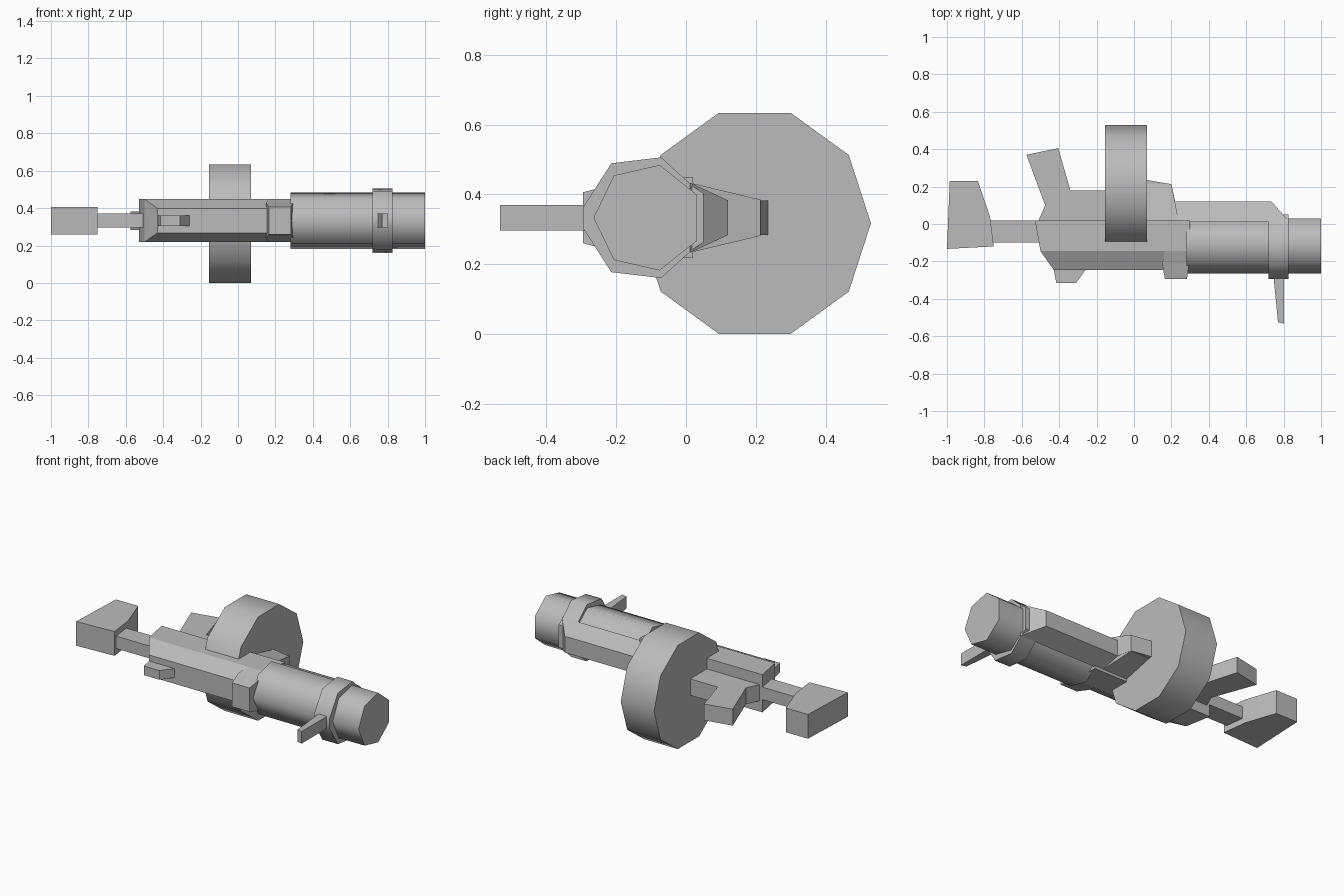
import bpy
import bmesh
from math import cos, sin, pi, radians

if "Cube" in bpy.data.objects:
    bpy.data.objects.remove(bpy.data.objects["Cube"], do_unlink=True)

GREY = bpy.data.materials.new("plain grey")
GREY.use_nodes = True
GREY.diffuse_color = (0.5, 0.5, 0.5, 1)
GREY.node_tree.nodes["Principled BSDF"].inputs["Base Color"].default_value = (0.5, 0.5, 0.5, 1)

MID = 0.333  # height of the symmetry plane


def loft(name, rings, smooth=None):
    """Skin matching point rings and cap both ends."""
    bm = bmesh.new()
    rows = [[bm.verts.new(p) for p in ring] for ring in rings]
    n = len(rows[0])
    for a, b in zip(rows, rows[1:]):
        for i in range(n):
            j = (i + 1) % n
            bm.faces.new((a[i], a[j], b[j], b[i]))
    bm.faces.new(rows[0][::-1])
    bm.faces.new(rows[-1])
    bmesh.ops.recalc_face_normals(bm, faces=bm.faces)
    mesh = bpy.data.meshes.new(name)
    bm.to_mesh(mesh)
    bm.free()
    mesh.materials.append(GREY)
    obj = bpy.data.objects.new(name, mesh)
    bpy.context.collection.objects.link(obj)
    if smooth:
        bpy.ops.object.select_all(action="DESELECT")
        obj.select_set(True)
        bpy.context.view_layer.objects.active = obj
        bpy.ops.object.shade_smooth_by_angle(angle=radians(smooth))
    return obj


def slab(name, outline, half, smooth=None):
    """Plan outline (x, y) given thickness about the symmetry plane."""
    return loft(name, [[(x, y, MID + s * half) for x, y in outline] for s in (-1, 1)], smooth)


def along_x(name, section, x0, x1, smooth=None):
    """Section (y, z) extruded from x0 to x1."""
    return loft(name, [[(x, y, z) for y, z in section] for x in (x0, x1)], smooth)


def polygon(sides, radius, cy, cz, start=0.0):
    angles = [start + 2 * pi * i / sides for i in range(sides)]
    return [(cy + radius * cos(a), cz + radius * sin(a)) for a in angles]


def mirrored(half):
    """Section from (y, height above the plane), reflected below it."""
    return ([(y, MID + h) for y, h in half]
            + [(y, MID - h) for y, h in reversed(half)])


def plate_stack(name, levels):
    """Stacked rectangles along y: (y, x0, x1, half thickness)."""
    return loft(name, [[(x0, y, MID - h), (x1, y, MID - h), (x1, y, MID + h), (x0, y, MID + h)]
                       for y, x0, x1, h in levels])


# Drum magazine
along_x("drum_magazine", polygon(10, 0.333, 0.197, 0.317), -0.155, 0.07, 50)

# Barrel and its collar
along_x("barrel", polygon(7, 0.155, -0.11, MID, pi), 0.28, 1.0, 55)
along_x("barrel_collar",
        mirrored([(0.05, 0.07), (0.02, 0.09), (-0.071, 0.173), (-0.214, 0.156), (-0.295, 0.03)]),
        0.72, 0.825, 55)

# Upper receiver with bevelled edges, and the raised block at its front
plate_stack("receiver", [(0.02, -0.53, 0.3, 0.115), (-0.145, -0.5, 0.2, 0.115),
                         (-0.245, -0.43, 0.18, 0.065)])
plate_stack("receiver_front_block", [(0.02, 0.16, 0.3, 0.115), (-0.145, 0.165, 0.298, 0.115),
                                     (-0.21, 0.15, 0.295, 0.095), (-0.295, 0.165, 0.283, 0.073)])

# Lower receiver with pistol grip, in one flat outline
slab("lower_receiver_grip",
     [(-0.51, 0), (-0.51, 0.02), (-0.475, 0.1), (-0.575, 0.37), (-0.405, 0.405), (-0.34, 0.18),
      (-0.12, 0.18), (0.07, 0.235), (0.2, 0.213), (0.22, 0.12), (0.22, 0)], 0.05)

# Tapered guard below the barrel, and magazine well
plate_stack("under_barrel_guard", [(0.012, 0.1, 0.83, 0.1), (0.12, 0.1, 0.735, 0.05)])
plate_stack("magazine_well", [(0.012, -0.12, 0.24, 0.1), (0.213, -0.1, 0.2, 0.052)])

# Sights
slab("front_sight", [(0.745, -0.27), (0.77, -0.525), (0.803, -0.533), (0.803, -0.27)], 0.037)
slab("rear_sight", [(-0.43, -0.24), (-0.415, -0.315), (-0.31, -0.315), (-0.255, -0.24)], 0.028)

# Stock
slab("stock_tube", [(-0.78, 0.018), (-0.48, 0.018), (-0.48, -0.1), (-0.78, -0.1)], 0.038)
slab("stock_butt",
     [(-0.985, 0.23), (-0.835, 0.23), (-0.77, 0.04), (-0.75, -0.12), (-1.0, -0.133)], 0.074, 30)
